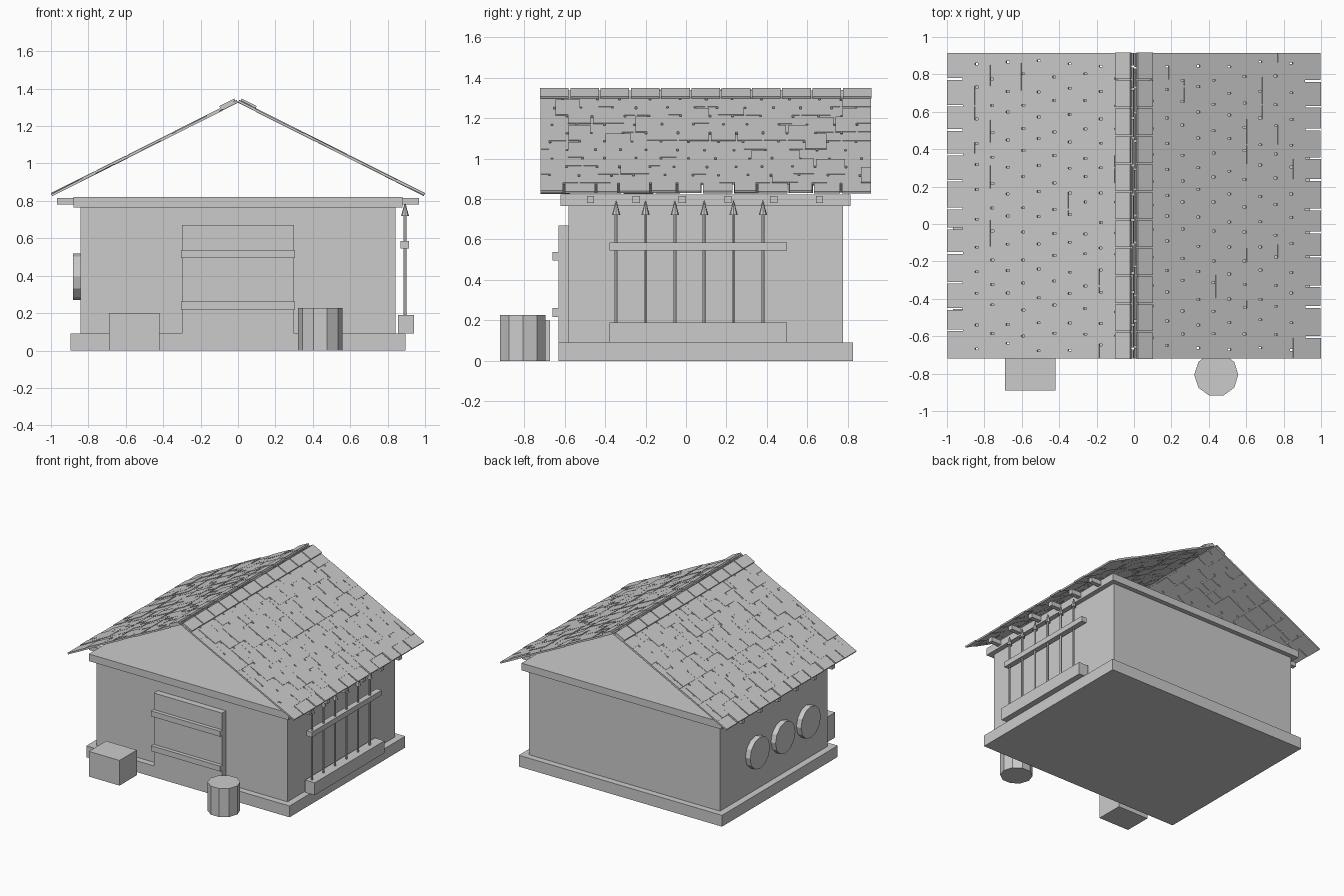
import bpy, bmesh, math, random
from mathutils import Matrix, Vector

if "Cube" in bpy.data.objects:
    bpy.data.objects.remove(bpy.data.objects["Cube"])

random.seed(7)


def finish(name, bm):
    bmesh.ops.recalc_face_normals(bm, faces=bm.faces)
    me = bpy.data.meshes.new(name)
    bm.to_mesh(me)
    bm.free()
    ob = bpy.data.objects.new(name, me)
    bpy.context.collection.objects.link(ob)
    return ob


def add_box(bm, x, y, z, frame=Matrix()):
    """Box from (min, max) ranges, placed in a local frame."""
    c = Vector([(r[0] + r[1]) / 2 for r in (x, y, z)])
    s = [r[1] - r[0] for r in (x, y, z)]
    m = frame @ Matrix.Translation(c) @ Matrix.Diagonal((*s, 1))
    bmesh.ops.create_cube(bm, size=1, matrix=m)


def box(name, x, y, z):
    bm = bmesh.new()
    add_box(bm, x, y, z)
    return finish(name, bm)


def add_prism(bm, sides, r1, r2, depth, frame):
    """Cylinder or cone rising from the frame origin, first vertex on local +x."""
    rings = []
    for r, z in ((r1, 0), (r2, depth)):
        n = sides if r else 1
        rings.append([bm.verts.new(frame @ Vector((r * math.cos(i * math.tau / sides),
                      r * math.sin(i * math.tau / sides), z))) for i in range(n)])
    a, b = rings
    bm.faces.new(a[::-1])
    if len(b) > 1:
        bm.faces.new(b)
    for i in range(sides):
        j = (i + 1) % sides
        bm.faces.new((a[i], a[j], b[j], b[i]) if len(b) > 1 else (a[i], a[j], b[0]))


# Building body
box("foundation", (-0.895, 0.895), (-0.63, 0.825), (0, 0.09))
box("walls", (-0.842, 0.842), (-0.58, 0.775), (0.09, 0.765))
box("wall_cap", (-0.88, 0.88), (-0.62, 0.812), (0.765, 0.822))

# Door with two cross slats
box("door", (-0.30, 0.30), (-0.63, -0.58), (0.09, 0.67))
for i, z in enumerate((0.218, 0.495)):
    box(f"door_slat_{i + 1}", (-0.305, 0.305), (-0.66, -0.63), (z, z + 0.043))

# Rafter ends under both eaves
bm = bmesh.new()
for i in range(6):
    y = -0.472 + i * 0.2264
    for x in ((-0.968, -0.87), (0.87, 0.968)):
        add_box(bm, x, (y - 0.018, y + 0.018), (0.78, 0.816))
finish("rafter_ends", bm)

# Roof: u runs down the slope, v along the ridge, w is the slope normal
PITCH = math.atan(0.502)
SLOPE = 1.115
ROWS, Y0, Y1 = 12, -0.725, 0.92
STEP = SLOPE / ROWS
LENGTH = 2 * STEP - 0.02
COLS, GAP = 12, 0.01
WIDTH = (Y1 - Y0) / COLS

for side, name in ((1, "right"), (-1, "left")):
    frame = (Matrix.Translation((0, 0, 1.334)) @ Matrix.Diagonal((side, 1, 1, 1))
             @ Matrix.Rotation(PITCH, 4, 'Y'))
    # Overlapping staggered shingles with uneven widths
    bm = bmesh.new()
    for row in range(ROWS):
        low = SLOPE - row * STEP
        high = max(low - LENGTH, 0.004)
        shift = 0.5 * (row % 2)
        cuts = [Y0 + (i + shift) * WIDTH + random.uniform(-0.022, 0.022) for i in range(COLS + 1)]
        cuts = [Y0] + [c for c in cuts if Y0 + 0.03 < c < Y1 - 0.03] + [Y1]
        for a, b in zip(cuts, cuts[1:]):
            w = random.uniform(-0.003, 0.003)
            add_box(bm, (high, low), (a + GAP / 2, b - GAP / 2), (w - 0.006, w + 0.006), frame)
    finish(f"shingles_{name}", bm)

    # Ridge cap tiles
    bm = bmesh.new()
    cap = (Y1 - Y0) / 11
    for i in range(11):
        y = Y0 + i * cap
        add_box(bm, (0.012, 0.102), (y + 0.004, y + cap - 0.004), (0.008, 0.021), frame)
    finish(f"ridge_caps_{name}", bm)

# Spear rack on the right wall
box("rack_base", (0.855, 0.94), (-0.378, 0.50), (0.092, 0.19))
box("rack_rail", (0.87, 0.915), (-0.378, 0.50), (0.545, 0.586))
for i in range(6):
    bm = bmesh.new()
    y = -0.345 + i * 0.145
    add_prism(bm, 6, 0.009, 0.009, 0.55, Matrix.Translation((0.893, y, 0.17)))
    add_prism(bm, 8, 0.021, 0, 0.075, Matrix.Translation((0.893, y, 0.72)))
    finish(f"spear_{i + 1}", bm)

# Round shields on the left wall
for i, y in enumerate((0.33, 0.01, -0.31)):
    bm = bmesh.new()
    add_prism(bm, 12, 0.125, 0.125, 0.045,
              Matrix.Translation((-0.838, y, 0.395)) @ Matrix.Rotation(-math.pi / 2, 4, 'Y'))
    finish(f"shield_{i + 1}", bm)

# Crate and barrel in front
box("crate", (-0.69, -0.42), (-0.89, -0.672), (0, 0.20))
bm = bmesh.new()
add_prism(bm, 10, 0.118, 0.118, 0.227, Matrix.Translation((0.44, -0.806, 0)))
finish("barrel", bm)
